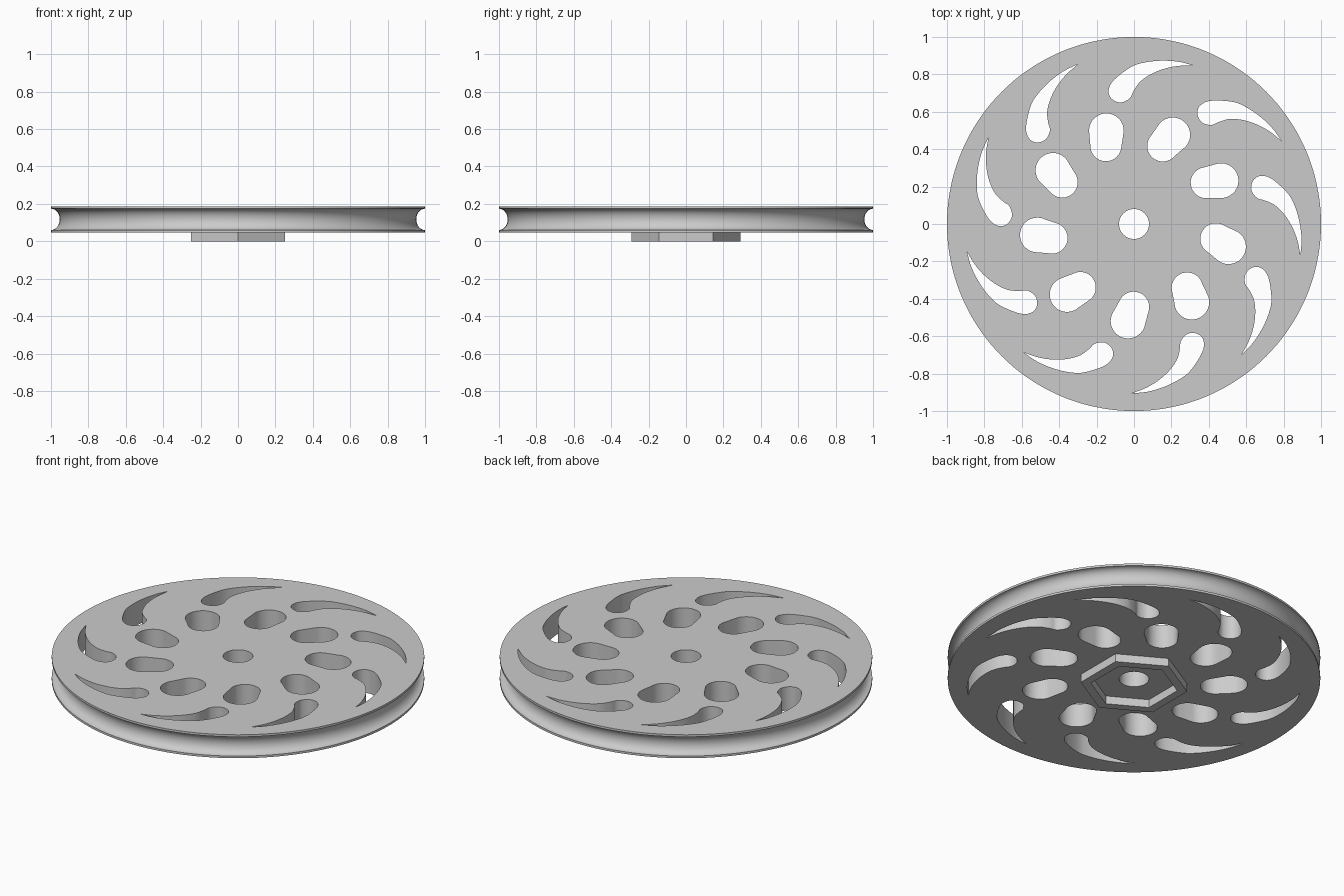
import bpy, bmesh, math
from mathutils import Vector, Matrix

cube = bpy.data.objects.get("Cube")
if cube:
    bpy.data.objects.remove(cube, do_unlink=True)

BOTTOM, TOP = 0.048, 0.187
COUNT = 9

grey = bpy.data.materials.new("light grey")
grey.use_nodes = True
grey.diffuse_color = (0.6, 0.6, 0.6, 1)
grey.node_tree.nodes["Principled BSDF"].inputs["Base Color"].default_value = (0.6, 0.6, 0.6, 1)


def make_object(name, bm):
    bmesh.ops.recalc_face_normals(bm, faces=bm.faces)
    mesh = bpy.data.meshes.new(name)
    bm.to_mesh(mesh)
    bm.free()
    obj = bpy.data.objects.new(name, mesh)
    bpy.context.collection.objects.link(obj)
    mesh.materials.append(grey)
    return obj


def select_only(obj):
    bpy.ops.object.select_all(action='DESELECT')
    obj.select_set(True)
    bpy.context.view_layer.objects.active = obj


def arc(centre, radius, start, end, steps):
    return [Vector(centre) + radius * Vector((math.cos(a), math.sin(a)))
            for a in (start + (end - start) * i / steps for i in range(steps + 1))]


def spline(points, steps=5):
    """Smooth open curve through the points."""
    p = [Vector(q) for q in points]
    p = [2 * p[0] - p[1]] + p + [2 * p[-1] - p[-2]]
    out = []
    for a, b, c, d in zip(p, p[1:], p[2:], p[3:]):
        for i in range(steps):
            t = i / steps
            out.append(0.5 * (2 * b + (c - a) * t + (2 * a - 5 * b + 4 * c - d) * t * t
                              + (3 * b - a - 3 * c + d) * t ** 3))
    return out + [p[-2]]


def add_prism(bm, outline, z0, z1, angle=0.0):
    turn = Matrix.Rotation(angle, 3, 'Z')
    low = [bm.verts.new(turn @ Vector((p.x, p.y, z0))) for p in outline]
    high = [bm.verts.new(turn @ Vector((p.x, p.y, z1))) for p in outline]
    bm.faces.new(low[::-1])
    bm.faces.new(high)
    for i in range(len(low)):
        j = (i + 1) % len(low)
        bm.faces.new((low[i], low[j], high[j], high[i]))


# Grooved disc: lathe profile with a round channel in the rim
mid = (BOTTOM + TOP) / 2
channel = [(1 - 0.047 * math.cos(a), mid + 0.057 * math.sin(a))
           for a in (math.pi * (i / 16 - 0.5) for i in range(17))]
profile = [(1, BOTTOM)] + channel + [(1, TOP)]
SEGMENTS = 144
bm = bmesh.new()
rings = [[bm.verts.new((r * math.cos(k * math.tau / SEGMENTS),
                        r * math.sin(k * math.tau / SEGMENTS), z))
          for k in range(SEGMENTS)] for r, z in profile]
for a, b in zip(rings, rings[1:]):
    for k in range(SEGMENTS):
        n = (k + 1) % SEGMENTS
        bm.faces.new((a[k], a[n], b[n], b[k]))
bm.faces.new(rings[0][::-1])
bm.faces.new(rings[-1])
disc = make_object("grooved_disc", bm)

# Hole outlines: curved teardrop and slanted slot
teardrop = spline([(0.32, 0.847), (0.235, 0.868), (0.14, 0.873), (0.05, 0.862),
                   (-0.02, 0.837), (-0.11, 0.767), (-0.136, 0.71), (-0.117, 0.667),
                   (-0.07, 0.65), (-0.023, 0.672), (-0.003, 0.71), (0.03, 0.758),
                   (0.085, 0.798), (0.155, 0.828), (0.235, 0.845), (0.32, 0.847)])[:-1]
slant = math.radians(-20)
step = 0.04 * Vector((math.cos(slant), math.sin(slant)))
slot_centre = Vector((0.482, 0))
slot = (arc(slot_centre + step, 0.093, slant - math.pi / 2, slant + math.pi / 2, 16)
        + arc(slot_centre - step, 0.083, slant + math.pi / 2, slant + 1.5 * math.pi, 16))

# Cut the axle bore and both rings of holes
bm = bmesh.new()
add_prism(bm, arc((0, 0), 0.08, 0, math.tau, 48)[:-1], -0.1, 0.3)
for k in range(COUNT):
    turn = k * math.tau / COUNT
    add_prism(bm, teardrop, -0.1, 0.3, turn)
    add_prism(bm, slot, -0.1, 0.3, turn + math.radians(28))
cutter = make_object("hole_cutter", bm)
cutter.hide_render = True
select_only(disc)
cut = disc.modifiers.new("holes", 'BOOLEAN')
cut.operation = 'DIFFERENCE'
cut.solver = 'EXACT'
cut.object = cutter
bpy.ops.object.modifier_apply(modifier=cut.name)
bpy.data.objects.remove(cutter, do_unlink=True)
bpy.ops.object.shade_smooth_by_angle(angle=math.radians(30))

# Hexagonal collar under the disc
bm = bmesh.new()
corners = [Matrix.Rotation(k * math.tau / 6, 3, 'Z') @ Vector((0, 1, 0)) for k in range(6)]
loops = [[bm.verts.new(c * r + Vector((0, 0, z))) for c in corners]
         for r, z in ((0.29, 0), (0.29, BOTTOM), (0.235, BOTTOM), (0.235, 0))]
for a, b in zip(loops, loops[1:] + loops[:1]):
    for k in range(6):
        n = (k + 1) % 6
        bm.faces.new((a[k], a[n], b[n], b[k]))
make_object("hex_collar", bm)
